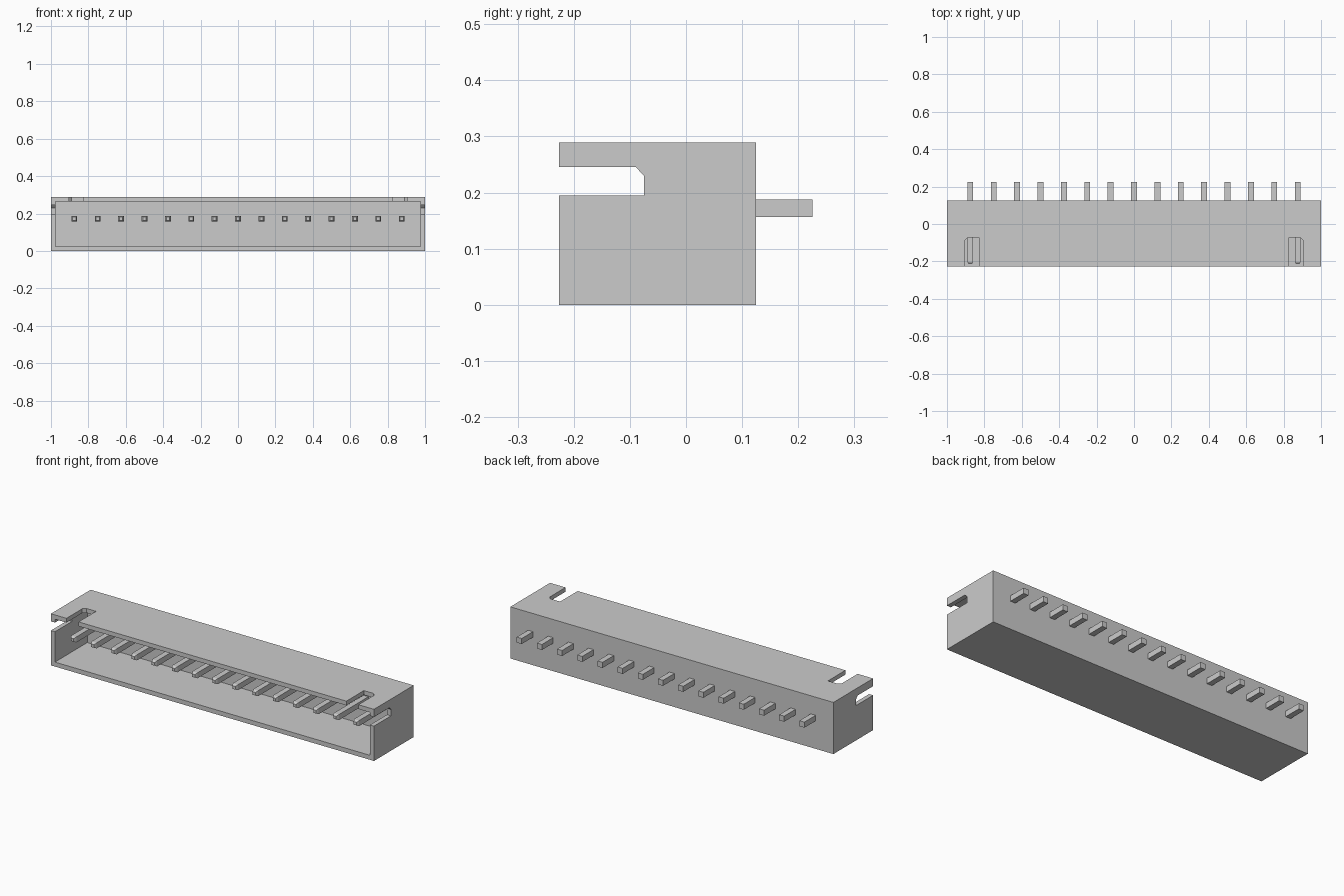
import bpy
import bmesh
from mathutils import Vector

cube = bpy.data.objects.get("Cube")
if cube:
    bpy.data.objects.remove(cube, do_unlink=True)

grey = bpy.data.materials.new("light grey")
grey.use_nodes = True
grey.diffuse_color = (0.6, 0.6, 0.6, 1)
grey.node_tree.nodes["Principled BSDF"].inputs["Base Color"].default_value = (0.6, 0.6, 0.6, 1)


def prism(name, points, offset):
    """Extrude a closed outline of 3D points along offset."""
    bm = bmesh.new()
    face = bm.faces.new([bm.verts.new(p) for p in points])
    ext = bmesh.ops.extrude_face_region(bm, geom=[face])
    new = [v for v in ext["geom"] if isinstance(v, bmesh.types.BMVert)]
    bmesh.ops.translate(bm, verts=new, vec=Vector(offset))
    bmesh.ops.recalc_face_normals(bm, faces=bm.faces)
    mesh = bpy.data.meshes.new(name)
    bm.to_mesh(mesh)
    bm.free()
    mesh.materials.append(grey)
    obj = bpy.data.objects.new(name, mesh)
    bpy.context.collection.objects.link(obj)
    return obj


def box(name, lo, hi):
    (x0, y0, z0), (x1, y1, z1) = lo, hi
    return prism(name, [(x0, y0, z0), (x1, y0, z0), (x1, y0, z1), (x0, y0, z1)],
                 (0, y1 - y0, 0))


FRONT, BACK, TOP = -0.226, 0.125, 0.289

# Housing shell, open at the front
housing = box("housing", (-1, FRONT, 0), (1, BACK, TOP))
cutters = [box("cavity_cutter", (-0.975, -0.4, 0.025), (0.975, 0.06, 0.265))]

for s in (-1, 1):
    # Slot through the end wall, upper inner corner chamfered
    slot = [(-0.4, 0.195), (-0.075, 0.195), (-0.075, 0.230), (-0.090, 0.246), (-0.4, 0.246)]
    cutters.append(prism("side_slot_cutter", [(s * 0.95, y, z) for y, z in slot],
                         (s * 0.15, 0, 0)))
    # Notch through the top wall, outer inner corner chamfered
    notch = [(0.829, -0.4), (0.829, -0.071), (0.889, -0.071), (0.904, -0.086), (0.904, -0.4)]
    cutters.append(prism("top_notch_cutter", [(s * x, y, 0.22) for x, y in notch],
                         (0, 0, 0.15)))

# Cut the openings, then discard the cutters
bpy.context.view_layer.objects.active = housing
for cutter in cutters:
    cutter.hide_render = True
    mod = housing.modifiers.new("cut", "BOOLEAN")
    mod.operation = "DIFFERENCE"
    mod.solver = "EXACT"
    mod.object = cutter
    bpy.ops.object.modifier_apply(modifier=mod.name)
    bpy.data.objects.remove(cutter, do_unlink=True)

# Row of fifteen square pins with tapered front tips
R, ZC = 0.0155, 0.172
for i in range(15):
    x = (i - 7) * 0.125
    pin = box(f"pin_{i + 1}", (x - R, -0.202, ZC - R), (x + R, 0.225, ZC + R))
    bm = bmesh.new()
    bm.from_mesh(pin.data)
    bm.normal_update()
    tip = min(bm.faces, key=lambda f: f.calc_center_median().y)
    ext = bmesh.ops.extrude_discrete_faces(bm, faces=[tip])["faces"][0]
    for v in ext.verts:
        v.co.x = x + (v.co.x - x) * 0.55
        v.co.z = ZC + (v.co.z - ZC) * 0.55
        v.co.y = -0.215
    bmesh.ops.recalc_face_normals(bm, faces=bm.faces)
    bm.to_mesh(pin.data)
    bm.free()
